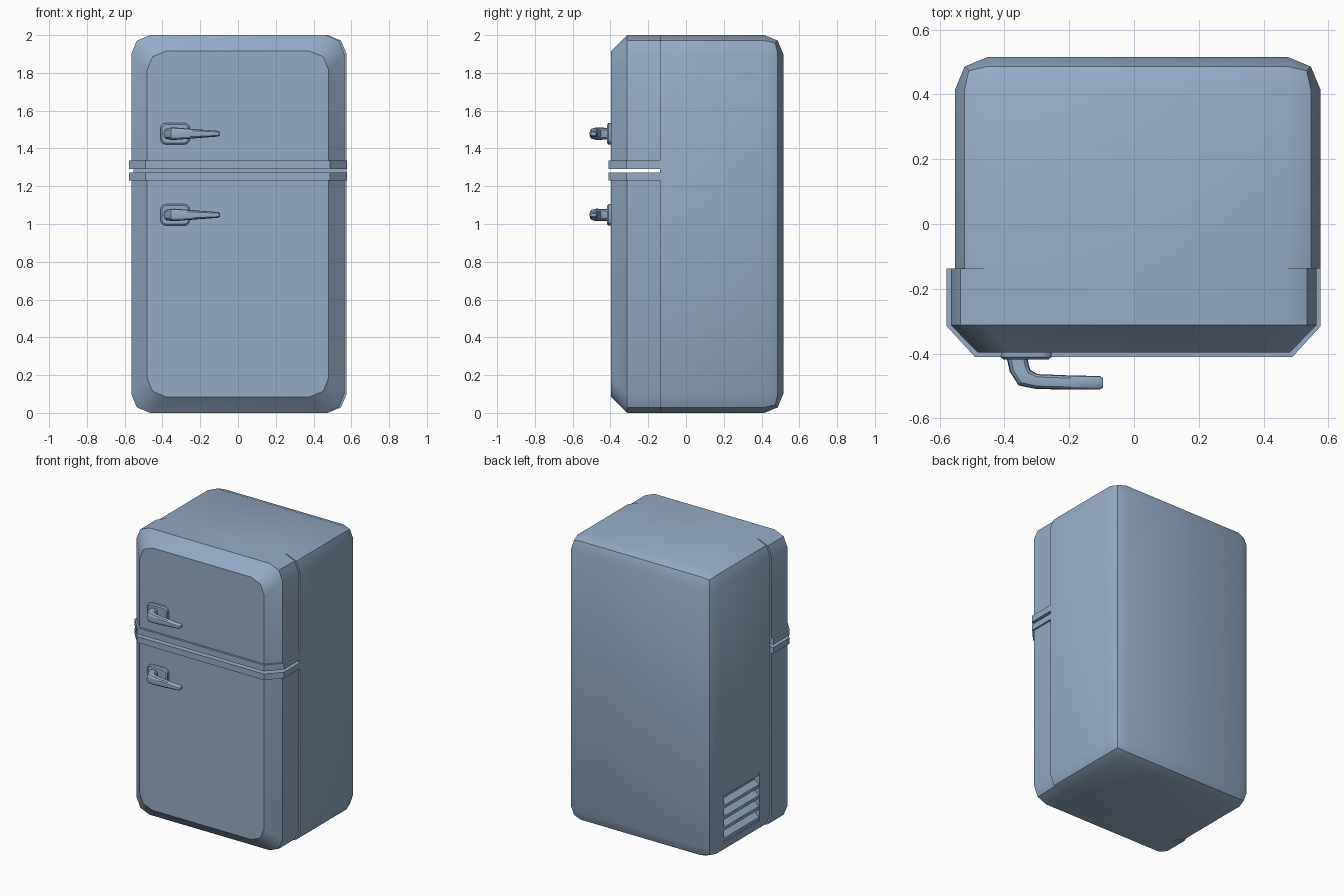
import bpy, bmesh, math
from mathutils import Vector

if "Cube" in bpy.data.objects:
    bpy.data.objects.remove(bpy.data.objects["Cube"])

paint = bpy.data.materials.new("soft_blue")
paint.diffuse_color = (0.30, 0.41, 0.56, 1)
paint.use_nodes = True
paint.node_tree.nodes["Principled BSDF"].inputs["Base Color"].default_value = paint.diffuse_color


def finish(name, bm):
    """Turn a bmesh into a painted object."""
    bmesh.ops.recalc_face_normals(bm, faces=bm.faces)
    me = bpy.data.meshes.new(name)
    bm.to_mesh(me)
    bm.free()
    me.materials.append(paint)
    ob = bpy.data.objects.new(name, me)
    bpy.context.collection.objects.link(ob)
    return ob


def loft(rings):
    """Skin a list of equal-length point rings and cap both ends."""
    bm = bmesh.new()
    vs = [[bm.verts.new(p) for p in r] for r in rings]
    n = len(vs[0])
    for a, b in zip(vs, vs[1:]):
        for i in range(n):
            bm.faces.new((a[i], a[(i + 1) % n], b[(i + 1) % n], b[i]))
    bm.faces.new(vs[0])
    bm.faces.new(vs[-1][::-1])
    return bm


def box(lo, hi):
    bm = bmesh.new()
    bmesh.ops.create_cube(bm, size=1)
    for v in bm.verts:
        v.co = [l + (h - l) * (c + 0.5) for l, h, c in zip(lo, hi, v.co)]
    return bm


def rounded_ring(x, z, hx, hz, r, y, seg=2):
    """Rounded rectangle in the xz plane at depth y."""
    pts = []
    for k, (sx, sz) in enumerate([(1, 1), (-1, 1), (-1, -1), (1, -1)]):
        for i in range(seg + 1):
            a = math.pi / 2 * (k + i / seg)
            pts.append((x + sx * (hx - r) + r * math.cos(a), y,
                        z + sz * (hz - r) + r * math.sin(a)))
    return pts


# Cabinet: box with all but its front edges rounded
FRONT = -0.137
bm = box((-0.552, FRONT, 0), (0.575, 0.515, 2))
edges = [e for e in bm.edges if any(v.co.y > 0 for v in e.verts)]
bmesh.ops.bevel(bm, geom=edges, offset=0.1, segments=2, profile=0.5, affect='EDGES')
cabinet = finish("cabinet", bm)

# Vent recess in the left side
cutter = finish("vent_cutter", box((-0.7, -0.02, 0.10), (-0.515, 0.37, 0.44)))
cutter.hide_render = True
mod = cabinet.modifiers.new("vent", 'BOOLEAN')
mod.operation, mod.solver, mod.object = 'DIFFERENCE', 'EXACT', cutter
bpy.context.view_layer.objects.active = cabinet
bpy.ops.object.modifier_apply(modifier="vent")
bpy.data.objects.remove(cutter)

# Sloping vent slats
for i in range(5):
    z = 0.105 + i * 0.076
    section = [(-0.549, z), (-0.549, z + 0.022), (-0.514, z + 0.050), (-0.514, z + 0.028)]
    if i == 4:
        section = [(-0.549, z + 0.012), (-0.549, 0.441), (-0.514, 0.441), (-0.514, z + 0.02)]
    finish(f"vent_slat_{i + 1}", loft([[(x, y, zz) for x, zz in section] for y in (-0.021, 0.371)]))


# Doors: one chamfered rounded slab, cut at the gap
def door(name, cut_z, keep_above):
    bm = loft([rounded_ring(-0.001, 1, 0.564, 1, 0.1, FRONT),
               rounded_ring(-0.001, 1, 0.564, 1, 0.1, -0.312),
               rounded_ring(-0.001, 1, 0.481, 0.915, 0.1, -0.397)])
    bmesh.ops.bisect_plane(bm, geom=bm.verts[:] + bm.edges[:] + bm.faces[:],
                           plane_co=(0, 0, cut_z), plane_no=(0, 0, 1),
                           clear_inner=keep_above, clear_outer=not keep_above)
    bmesh.ops.holes_fill(bm, edges=[e for e in bm.edges if e.is_boundary], sides=0)
    finish(name, bm)


door("freezer_door", 1.292, True)
door("main_door", 1.273, False)

# Trim bands wrapping the meeting door edges
profile = [(-0.578, FRONT), (-0.578, -0.315), (-0.490, -0.411),
           (0.488, -0.411), (0.576, -0.315), (0.576, FRONT)]
for name, z0, z1 in (("upper_trim", 1.292, 1.336), ("lower_trim", 1.231, 1.273)):
    finish(name, loft([[(x, y, z) for x, y in profile] for z in (z0, z1)]))


# Handles: rounded mount plate and a bent tapering grip
def handle(prefix, z):
    finish(prefix + "_mount", loft([
        rounded_ring(-0.333, z, 0.078, 0.057, 0.03, -0.39, 3),
        rounded_ring(-0.333, z, 0.078, 0.057, 0.03, -0.411, 3),
        rounded_ring(-0.333, z, 0.070, 0.049, 0.024, -0.418, 3)]))
    # path x, path y, half thickness, half height
    path = [(-0.364, -0.395, 0.032, 0.030), (-0.354, -0.445, 0.031, 0.032),
            (-0.338, -0.474, 0.030, 0.033), (-0.300, -0.486, 0.023, 0.030),
            (-0.200, -0.489, 0.022, 0.022), (-0.106, -0.490, 0.021, 0.015),
            (-0.095, -0.490, 0.014, 0.009)]
    rings = []
    for i, (x, y, t, h) in enumerate(path):
        a, b = path[max(i - 1, 0)], path[min(i + 1, len(path) - 1)]
        d = Vector((b[0] - a[0], b[1] - a[1])).normalized()
        ring = []
        for k in range(12):
            c, s = math.cos(k * math.pi / 6), math.sin(k * math.pi / 6)
            c, s = (math.copysign(abs(v) ** 0.7, v) for v in (c, s))
            ring.append((x - d.y * t * c, y + d.x * t * c, z + h * s))
        rings.append(ring)
    finish(prefix + "_grip", loft(rings))


handle("freezer_handle", 1.478)
handle("main_handle", 1.048)

# Smooth shading with sharp edges kept
bpy.ops.object.select_all(action='SELECT')
bpy.ops.object.shade_smooth_by_angle(angle=math.radians(30))
